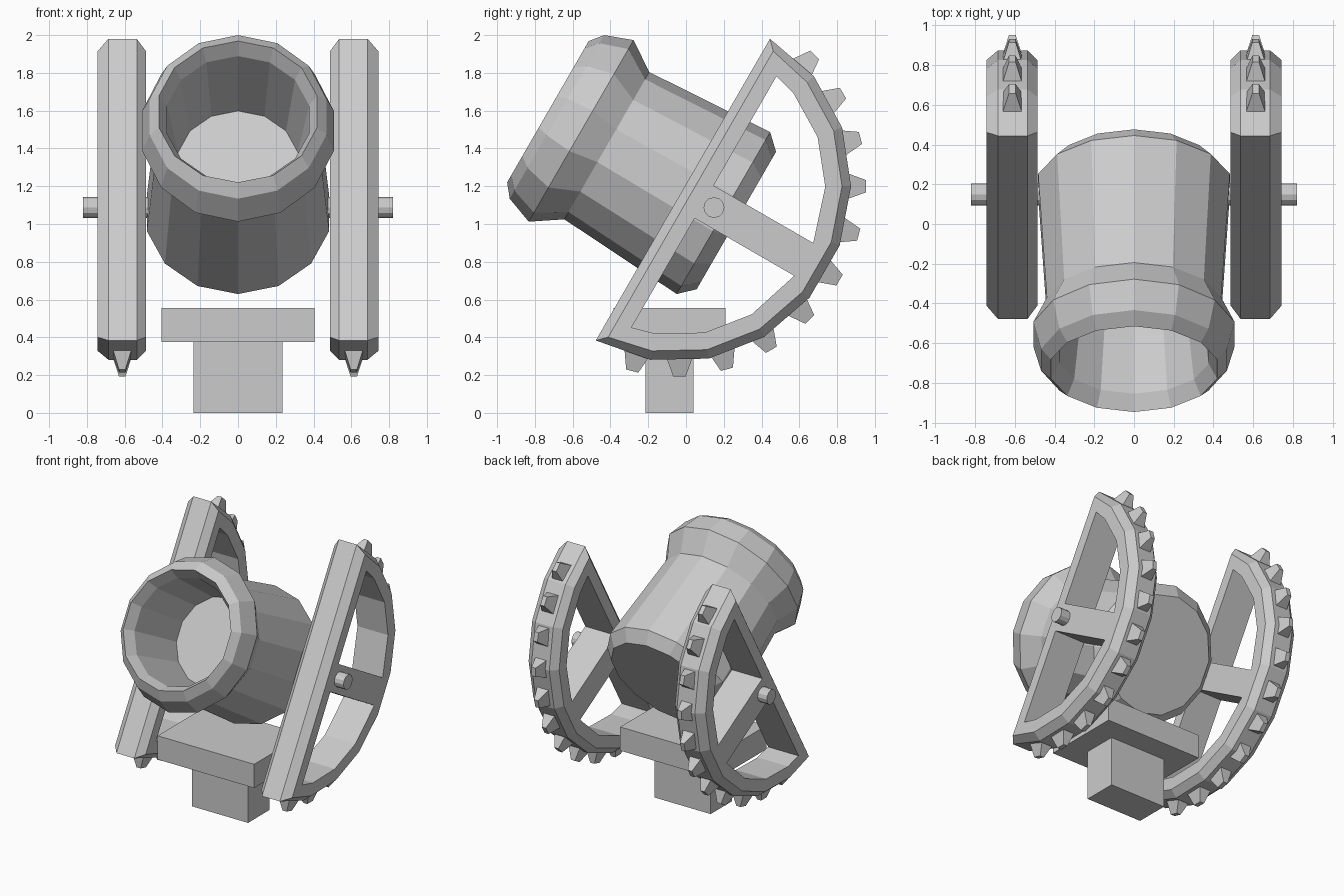
import bpy, math
from mathutils import Vector

if "Cube" in bpy.data.objects:
    bpy.data.objects.remove(bpy.data.objects["Cube"])

C30, S30 = math.cos(math.radians(30)), 0.5
PY, PZ = 0.148, 1.087          # pivot of the tilted assembly


def tilt(x, u, v):
    """x sideways, u along the barrel towards the muzzle, v across it."""
    return Vector((x, PY - C30 * u + S30 * v, PZ + S30 * u + C30 * v))


def loft(name, rings):
    """Closed solid through rings with equal point counts."""
    import bmesh
    bm = bmesh.new()
    loops = [[bm.verts.new(p) for p in r] for r in rings]
    n = len(rings[0])
    for a, b in zip(loops, loops[1:]):
        for i in range(n):
            j = (i + 1) % n
            bm.faces.new((a[i], a[j], b[j], b[i]))
    bm.faces.new(loops[0])
    bm.faces.new(loops[-1])
    bmesh.ops.recalc_face_normals(bm, faces=bm.faces)
    me = bpy.data.meshes.new(name)
    bm.to_mesh(me)
    bm.free()
    ob = bpy.data.objects.new(name, me)
    bpy.context.collection.objects.link(ob)
    return ob


def box(name, hx, y0, y1, z0, z1):
    return loft(name, [[(-hx, y0, z), (hx, y0, z), (hx, y1, z), (-hx, y1, z)]
                       for z in (z0, z1)])


def cut(ob, cutter):
    m = ob.modifiers.new("cut", 'BOOLEAN')
    m.operation, m.solver, m.object = 'DIFFERENCE', 'EXACT', cutter
    dg = bpy.context.evaluated_depsgraph_get()
    me = bpy.data.meshes.new_from_object(ob.evaluated_get(dg))
    ob.modifiers.clear()
    ob.data = me
    bpy.data.objects.remove(cutter)


# Pedestal
box("pedestal_foot", 0.235, -0.215, 0.04, 0, 0.375)
box("pedestal_slab", 0.405, -0.385, 0.21, 0.375, 0.555)

# Barrel: 14-sided lathe (u, x radius, v radius), outside then bore
profile = [(-0.137, 0.42, 0.42), (-0.058, 0.495, 0.495), (0.655, 0.45, 0.45),
           (0.812, 0.52, 0.555), (0.96, 0.48, 0.5), (1.015, 0.43, 0.432),
           (0.935, 0.386, 0.386), (0.46, 0.325, 0.325)]
T = [math.tau * i / 14 for i in range(14)]
loft("barrel", [[tilt(rx * math.sin(t), u, rv * math.cos(t)) for t in T]
                for u, rx, rv in profile])

# Axle through both wheels
loft("axle", [[tilt(x, 0.055 * math.sin(math.tau * i / 12), 0.055 * math.cos(math.tau * i / 12))
               for i in range(12)] for x in (-0.82, 0.82)])

EDGE = 0.19                    # straight side of the half wheels


def half_outline(x, inset):
    pts = []
    for k in range(10):
        t = math.radians(20 * k)
        u = min(EDGE - (0.88 - inset) * math.sin(t), EDGE - inset)
        pts.append(tilt(x, u, (0.922 - inset) * math.cos(t)))
    return pts


def window(x, sv):
    pts = [(0.06, 0.1)]
    for d in (10, 20, 40, 60, 82.6):
        t = math.radians(d)
        pts.append((EDGE - 0.745 * math.sin(t), 0.78 * math.cos(t)))
    return [tilt(x, u, sv * v) for u, v in pts]


for side, s in (("left", -1), ("right", 1)):
    # Half wheel with chamfered rim and two windows
    wheel = loft(side + "_half_wheel", [half_outline(s * x, i) for x, i in
                 ((0.487, 0.048), (0.536, 0), (0.686, 0), (0.743, 0.048))])
    for sv in (1, -1):
        cut(wheel, loft("window_cutter", [window(s * x, sv) for x in (0.4, 0.85)]))
    # Studs around the rim
    for k in range(1, 12):
        t = math.radians(15 * k)
        cu, cv = EDGE - 0.88 * math.sin(t), 0.922 * math.cos(t)
        nu, nv = -math.sin(t), math.cos(t)
        rings = []
        for h, w, l in ((-0.03, 0.052, 0.072), (0.078, 0.017, 0.033)):
            rings.append([tilt(s * 0.613 + a * w, cu + nu * h - nv * b * l, cv + nv * h + nu * b * l)
                          for a, b in ((-1, -1), (1, -1), (1, 1), (-1, 1))])
        loft(f"{side}_stud_{k}", rings)
